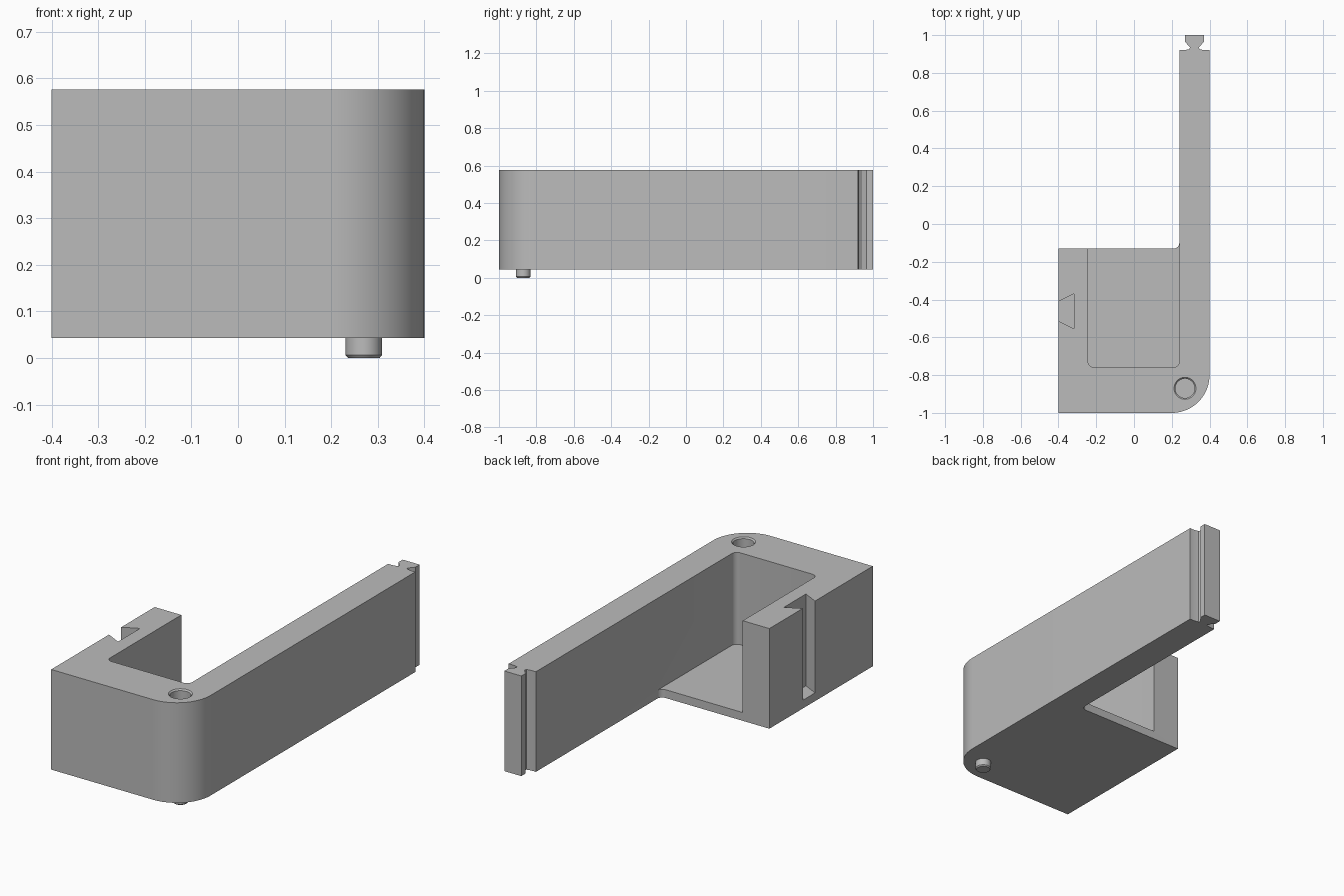
import bpy
import bmesh
from math import cos, sin, radians

cube = bpy.data.objects.get("Cube")
if cube:
    bpy.data.objects.remove(cube, do_unlink=True)

BASE, FLOOR, TOP = 0.043, 0.087, 0.576

grey = bpy.data.materials.new("plain grey")
grey.use_nodes = True
grey.diffuse_color = (0.5, 0.5, 0.5, 1)
grey.node_tree.nodes["Principled BSDF"].inputs["Base Color"].default_value = grey.diffuse_color


def arc(cx, cy, r, start, end, steps=12):
    angles = [radians(start + (end - start) * i / steps) for i in range(steps + 1)]
    return [(cx + r * cos(a), cy + r * sin(a)) for a in angles]


def make_object(name, bm):
    bmesh.ops.recalc_face_normals(bm, faces=bm.faces)
    mesh = bpy.data.meshes.new(name)
    bm.to_mesh(mesh)
    bm.free()
    mesh.materials.append(grey)
    obj = bpy.data.objects.new(name, mesh)
    bpy.context.collection.objects.link(obj)
    return obj


def loft(name, rings):
    """Solid through a stack of (outline, z) rings with equal point counts."""
    bm = bmesh.new()
    loops = [[bm.verts.new((x, y, z)) for x, y in pts] for pts, z in rings]
    bm.faces.new(loops[0])
    bm.faces.new(loops[-1])
    n = len(loops[0])
    for low, high in zip(loops, loops[1:]):
        for i in range(n):
            j = (i + 1) % n
            bm.faces.new((low[i], low[j], high[j], high[i]))
    return make_object(name, bm)


def circle(r):
    return arc(0.27, -0.87, r, 0, 360, 48)[:-1]


def activate(obj):
    bpy.ops.object.select_all(action='DESELECT')
    obj.select_set(True)
    bpy.context.view_layer.objects.active = obj


def cut(target, cutter):
    cutter.hide_render = True
    mod = target.modifiers.new("cut", 'BOOLEAN')
    mod.operation = 'DIFFERENCE'
    mod.solver = 'EXACT'
    mod.object = cutter
    activate(target)
    bpy.ops.object.modifier_apply(modifier=mod.name)
    bpy.data.objects.remove(cutter, do_unlink=True)


# Body outline: box, rounded corner, long arm and its dovetail tongue
tongue_half = [(0.055, 0.92), (0.027, 0.925), (0.024, 0.935), (0.05, 0.965), (0.05, 1.0)]
tongue = [(0.32 + x, y) for x, y in tongue_half]
tongue += [(0.32 - x, y) for x, y in reversed(tongue_half)]
outline = [(-0.4, -1.0)] + arc(0.2, -0.8, 0.2, -90, 0, 20)
outline += [(0.4, 0.92)] + tongue + [(0.24, 0.92)]
outline += arc(0.21, -0.1, 0.03, 0, -90, 8) + [(-0.4, -0.13)]
body = loft("bracket_body", [(outline, BASE), (outline, TOP)])

# Open pocket with rounded front corners
pocket = arc(-0.213, -0.728, 0.03, 180, 270, 8) + arc(0.21, -0.728, 0.03, 270, 360, 8)
pocket += [(0.24, -0.05), (-0.243, -0.05)]
cut(body, loft("pocket_cutter", [(pocket, FLOOR), (pocket, 0.7)]))

# Dovetail slot in the side wall, flaring inwards
slot = [(-0.42, -0.504), (-0.318, -0.555), (-0.318, -0.37), (-0.42, -0.421)]
cut(body, loft("slot_cutter", [(slot, FLOOR), (slot, 0.7)]))

# Shallow peg socket with a chamfered rim
cut(body, loft("socket_cutter", [(circle(0.051), TOP - 0.055), (circle(0.051), TOP - 0.007),
                                 (circle(0.058), TOP), (circle(0.058), 0.7)]))

# Chamfered peg underneath
peg = loft("locating_peg", [(circle(0.034), 0), (circle(0.039), 0.006), (circle(0.039), BASE)])

for obj in (body, peg):
    activate(obj)
    bpy.ops.object.shade_smooth_by_angle(angle=radians(25))
